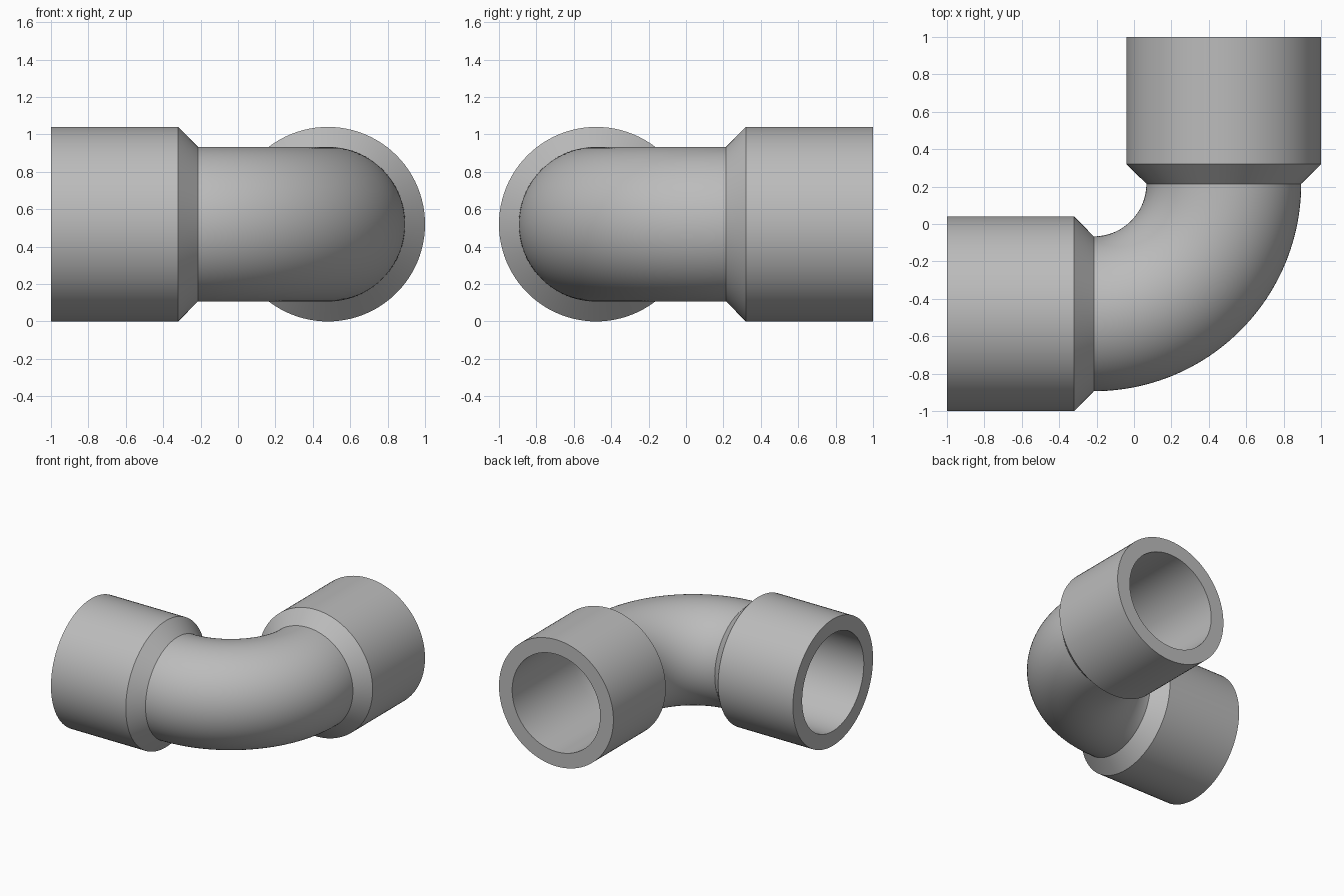
import bpy
import bmesh
from math import pi, sin, cos, radians
from mathutils import Vector

cube = bpy.data.objects.get("Cube")
if cube:
    bpy.data.objects.remove(cube, do_unlink=True)

AXIS = 0.48                   # sideways offset of both pipe axes
SOCKET_R, TUBE_R, BORE_R = 0.52, 0.414, 0.40
SOCKET_LEN, STRAIGHT = 0.68, 0.785
BEND_R = AXIS + 1 - STRAIGHT
ARC = BEND_R * pi / 2
LENGTH = 2 * STRAIGHT + ARC
SEGMENTS, BEND_STEPS = 96, 48

grey = bpy.data.materials.new("plain grey")
grey.use_nodes = True
colour = (0.5, 0.5, 0.5, 1)
grey.diffuse_color = colour
grey.node_tree.nodes["Principled BSDF"].inputs["Base Color"].default_value = colour


def path_frame(s):
    """Centre and left-hand normal of the elbow's centre line at length s."""
    angle = min(max((s - STRAIGHT) / BEND_R, 0), pi / 2)
    tangent = Vector((cos(angle), sin(angle), 0))
    normal = Vector((-sin(angle), cos(angle), 0))
    centre = Vector((STRAIGHT - 1, 1 - STRAIGHT, SOCKET_R)) - BEND_R * normal
    extra = min(s - STRAIGHT, 0) + max(s - STRAIGHT - ARC, 0)
    return centre + tangent * extra, normal


def skin(bm, stations):
    """Join rings of the given radii along the centre line."""
    rings = []
    for s, radius in stations:
        centre, normal = path_frame(s)
        ring = []
        for i in range(SEGMENTS):
            a = 2 * pi * i / SEGMENTS
            offset = normal * cos(a) + Vector((0, 0, sin(a)))
            ring.append(bm.verts.new(centre + offset * radius))
        rings.append(ring)
    for r0, r1 in zip(rings, rings[1:]):
        for i in range(SEGMENTS):
            j = (i + 1) % SEGMENTS
            bm.faces.new((r0[i], r0[j], r1[j], r1[i]))


def make_part(name, *skins):
    bm = bmesh.new()
    for stations in skins:
        skin(bm, stations)
    mesh = bpy.data.meshes.new(name)
    bm.to_mesh(mesh)
    bm.free()
    mesh.materials.append(grey)
    obj = bpy.data.objects.new(name, mesh)
    bpy.context.collection.objects.link(obj)
    bpy.ops.object.select_all(action="DESELECT")
    obj.select_set(True)
    bpy.context.view_layer.objects.active = obj
    bpy.ops.object.shade_smooth_by_angle(angle=radians(30))


# Sockets: bore, flat rim, outer wall and chamfer down to the bend
socket = [(SOCKET_LEN, BORE_R), (0, BORE_R), (0, SOCKET_R),
          (SOCKET_LEN, SOCKET_R), (STRAIGHT, TUBE_R)]
make_part("side_socket", socket)
make_part("back_socket", [(LENGTH - s, r) for s, r in reversed(socket)])

# Quarter-turn bend: outer tube and the bore running on between the sockets
steps = [STRAIGHT + ARC * i / BEND_STEPS for i in range(BEND_STEPS + 1)]
outer = [(s, TUBE_R) for s in steps]
bore = [(s, BORE_R) for s in [SOCKET_LEN] + steps + [LENGTH - SOCKET_LEN]]
make_part("elbow_bend", outer, bore[::-1])
